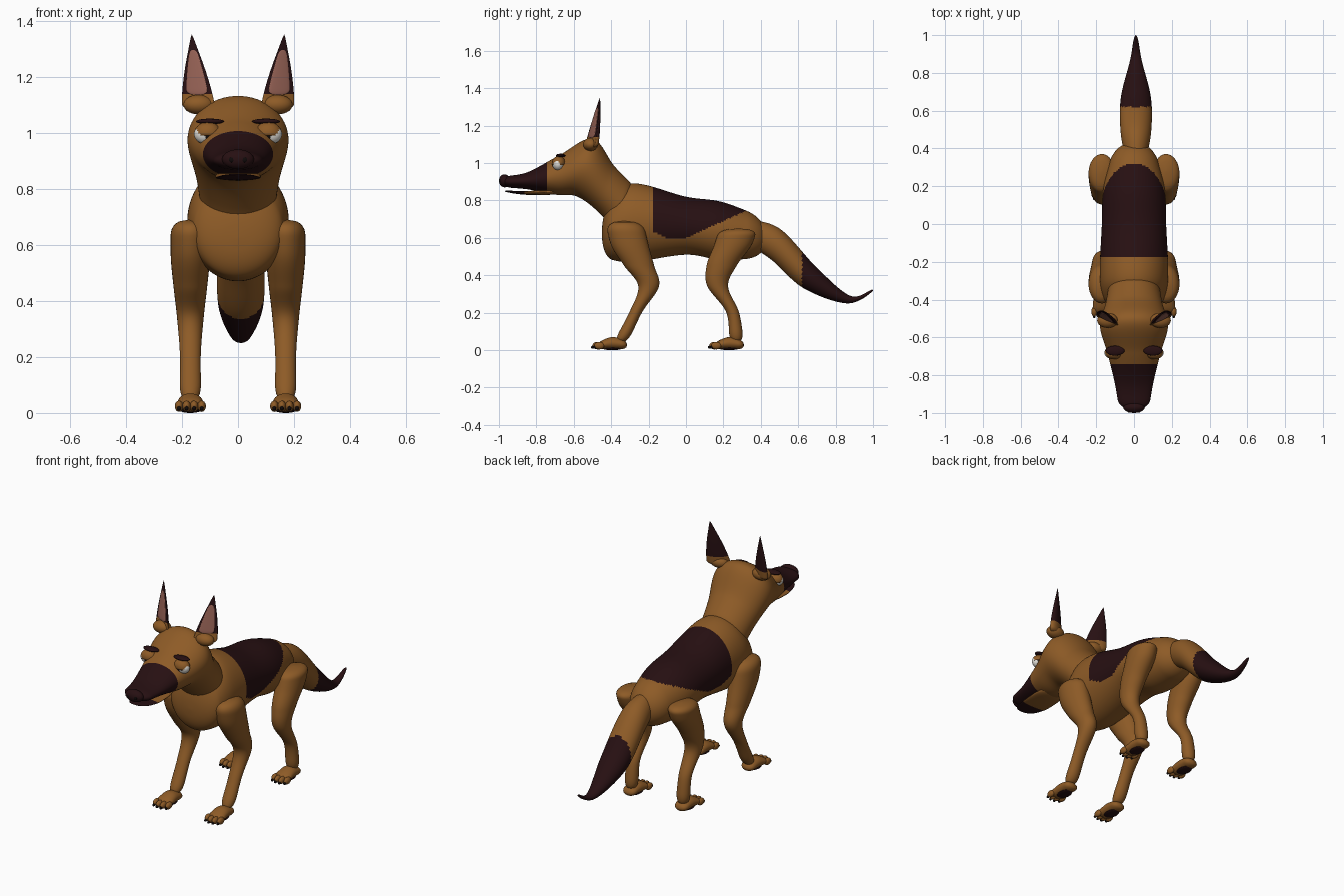
import bpy, bmesh, math
from mathutils import Vector, Matrix

if "Cube" in bpy.data.objects:
    bpy.data.objects.remove(bpy.data.objects["Cube"])


def material(name, *rgb):
    m = bpy.data.materials.new(name)
    m.use_nodes = True
    m.diffuse_color = (*rgb, 1)
    bsdf = m.node_tree.nodes["Principled BSDF"]
    bsdf.inputs["Base Color"].default_value = (*rgb, 1)
    bsdf.inputs["Roughness"].default_value = 0.8
    return m


tan = material("tan fur", 0.27, 0.105, 0.02)
dark = material("dark fur", 0.02, 0.005, 0.006)
pink = material("inner ear pink", 0.3, 0.12, 0.09)
white = material("eye white", 0.75, 0.73, 0.68)
black = material("claw black", 0.005, 0.003, 0.003)


def finish(bm, name, mats, rule=None):
    bmesh.ops.recalc_face_normals(bm, faces=bm.faces)
    if rule:
        for face in bm.faces:
            face.material_index = int(rule(face.calc_center_median()))
    mesh = bpy.data.meshes.new(name)
    bm.to_mesh(mesh)
    bm.free()
    for mat in mats:
        mesh.materials.append(mat)
    mesh.shade_smooth()
    bpy.context.collection.objects.link(bpy.data.objects.new(name, mesh))


def spline(points, t):
    """Smooth interpolation through a list of vectors."""
    last = len(points) - 1
    i = min(int(t), last - 1)
    f = t - i
    a, b, c, d = (points[min(max(i + k, 0), last)] for k in (-1, 0, 1, 2))
    return b + f / 2 * (c - a + f * (2 * a - 5 * b + 4 * c - d + f * (3 * (b - c) + d - a)))


def tube(name, ribs, mats, rule=None, sides=32, steps=12, cup=1):
    """Skin with domed ends over oval ribs: centre and two half axes."""
    bm = bmesh.new()
    tracks = [[Vector(rib[k]) for rib in ribs] for k in range(3)]
    total = (len(ribs) - 1) * steps
    rings = []
    for step in range(total + 1):
        centre, across, along = (spline(track, step / steps) for track in tracks)
        inset = 1 - min(1, 2 * min(step, total - step) / steps)
        dome = max(0.05, math.sqrt(1 - inset * inset))
        ring = []
        for k in range(sides):
            angle = math.tau * k / sides
            height = math.sin(angle)
            if height > 0:
                height *= cup
            ring.append(bm.verts.new(centre + dome * (across * math.cos(angle) + along * height)))
        rings.append(ring)
    for ring, after in zip(rings, rings[1:]):
        for k in range(sides):
            bm.faces.new((ring[k - 1], ring[k], after[k], after[k - 1]))
    bm.faces.new(rings[0])
    bm.faces.new(rings[-1])
    finish(bm, name, mats, rule)


def slanted(y_top, top, y_bottom, bottom, width, x=0):
    """Oval rib between a top and a bottom outline point."""
    p, q = Vector((x, y_top, top)), Vector((x, y_bottom, bottom))
    return (p + q) / 2, (width, 0, 0), (p - q) / 2


def upright(y, top, bottom, width, x=0):
    return slanted(y, top, y, bottom, width, x)


def ball(name, centre, size, mat, cut=None):
    bm = bmesh.new()
    bmesh.ops.create_uvsphere(bm, u_segments=24, v_segments=14, radius=1)
    place = Matrix.Translation(centre) @ Matrix.Diagonal((*size, 1))
    bmesh.ops.transform(bm, matrix=place, verts=bm.verts)
    if cut is not None:
        bmesh.ops.bisect_plane(bm, geom=bm.verts[:] + bm.edges[:] + bm.faces[:],
                               plane_co=(0, 0, cut), plane_no=(0, 0, 1), clear_inner=True)
        bmesh.ops.holes_fill(bm, edges=bm.edges[:])
    finish(bm, name, [mat])


# Body with a dark saddle whose lower edge climbs towards the rump
def saddle(point):
    edge = 0.6 + max(0, point.y) * 0.45 + max(0, -0.1 - point.y) * 0.4
    return -0.18 < point.y < 0.37 and point.z > edge


tube("body", [upright(-0.45, 0.75, 0.5, 0.14), upright(-0.3, 0.89, 0.47, 0.18),
              upright(0, 0.82, 0.51, 0.17), upright(0.2, 0.79, 0.48, 0.16),
              upright(0.43, 0.7, 0.5, 0.1)], [tan, dark], saddle, sides=96, steps=30)

# Neck, head and dark muzzle
tube("head", [slanted(-0.25, 0.85, -0.35, 0.6, 0.13), slanted(-0.38, 0.98, -0.46, 0.73, 0.15),
              slanted(-0.5, 1.13, -0.58, 0.82, 0.18), slanted(-0.68, 1.04, -0.69, 0.83, 0.14),
              upright(-0.85, 0.95, 0.86, 0.1), upright(-0.98, 0.93, 0.87, 0.08)],
     [tan, dark], lambda point: point.y < -0.74, sides=64, steps=20)
tube("lower_jaw", [upright(-0.68, 0.87, 0.83, 0.08), upright(-0.85, 0.85, 0.83, 0.08),
                   upright(-0.97, 0.855, 0.845, 0.05)],
     [tan, dark], lambda point: point.y < -0.86)
ball("nose", (0, -0.97, 0.905), (0.057, 0.03, 0.035), dark)

# Tail with a dark tip
tube("tail", [slanted(0.32, 0.7, 0.34, 0.56, 0.05, 0.01), slanted(0.5, 0.65, 0.46, 0.48, 0.08, 0.01),
              slanted(0.7, 0.44, 0.63, 0.33, 0.08, 0.01), slanted(0.88, 0.29, 0.86, 0.25, 0.03, 0.01),
              upright(1, 0.33, 0.31, 0.01, 0.01)],
     [tan, dark], lambda point: point.y > 0.62, sides=48, steps=24)


def leg(name, x, top, path, heel):
    """Leg that follows a path of y positions down to a paw."""
    heights = (top, 0.56, 0.45, 0.34, 0.2, 0.04)
    depths = (0.1, 0.1, 0.08, 0.055, 0.034, 0.04)
    tube(name, [((x, y, z), (0.02 + depth / 2, 0, 0), (0, depth, 0))
                for y, z, depth in zip(path, heights, depths)], [tan])
    # Paw with four toes, claws and a dark sole
    tube(name + "_paw", [upright(heel, 0.05, 0.005, 0.04, x), upright(heel - 0.08, 0.07, 0.005, 0.045, x),
                         upright(heel - 0.16, 0.04, 0.005, 0.05, x)], [tan])
    ball(name + "_pad", (x, heel - 0.08, 0.008), (0.035, 0.05, 0.008), dark)
    for offset in (-1.5, -0.5, 0.5, 1.5):
        toe_x = x + offset * 0.027
        toe_y = heel - 0.163 + abs(offset) * 0.01
        ball(name + "_toe", (toe_x, toe_y, 0.024), (0.015, 0.027, 0.02), tan)
        ball(name + "_claw", (toe_x, toe_y - 0.025, 0.016), (0.007, 0.01, 0.008), black)


def ear_rib(t, s, scale=1, forward=0):
    """Ear cross-section at a fraction t of its height, turned outwards."""
    width = max(0.002, 0.06 * (1 - t ** 1.5))
    centre = ((0.14 + t / 40) * s, -0.515 + 0.055 * t - forward, 1.08 + 0.27 * t)
    return centre, (width * scale * s, width * scale * 0.45, 0), (0, -0.6 * width, 0)


def is_shell(point):
    return point.z > 1.14


for side, s in (("left", 1), ("right", -1)):
    leg(side + "_front_leg", 0.17 * s, 0.69, (-0.33, -0.3, -0.25, -0.2, -0.27, -0.35), -0.315)
    leg(side + "_hind_leg", 0.17 * s, 0.65, (0.28, 0.25, 0.19, 0.17, 0.25, 0.27), 0.31)

    # Cupped ear: tan base, dark shell, pink inside
    tube(side + "_ear", [ear_rib(k / 5, s) for k in range(6)], [tan, dark], is_shell, cup=0.15)
    tube(side + "_inner_ear", [ear_rib(k / 5, s, 0.74, 0.004) for k in range(1, 5)],
         [pink], cup=0.15)
    ball(side + "_ear_base", (0.14 * s, -0.51, 1.1), (0.055, 0.04, 0.035), tan)

    # Sleepy eye under a heavy lid and brow
    ball(side + "_eye", (0.115 * s, -0.683, 0.995), (0.042, 0.03, 0.036), white)
    ball(side + "_pupil", (0.105 * s, -0.71, 0.988), (0.012, 0.004, 0.012), black)
    ball(side + "_eyelid", (0.108 * s, -0.68, 0.998), (0.048, 0.036, 0.04), tan, cut=0.99)
    ball(side + "_lash", (0.108 * s, -0.68, 0.99), (0.048, 0.036, 0.003), dark)
    ball(side + "_brow", (0.1 * s, -0.67, 1.04), (0.05, 0.026, 0.01), dark)
    ball(side + "_nostril", (0.022 * s, -0.995, 0.903), (0.011, 0.004, 0.009), black)
